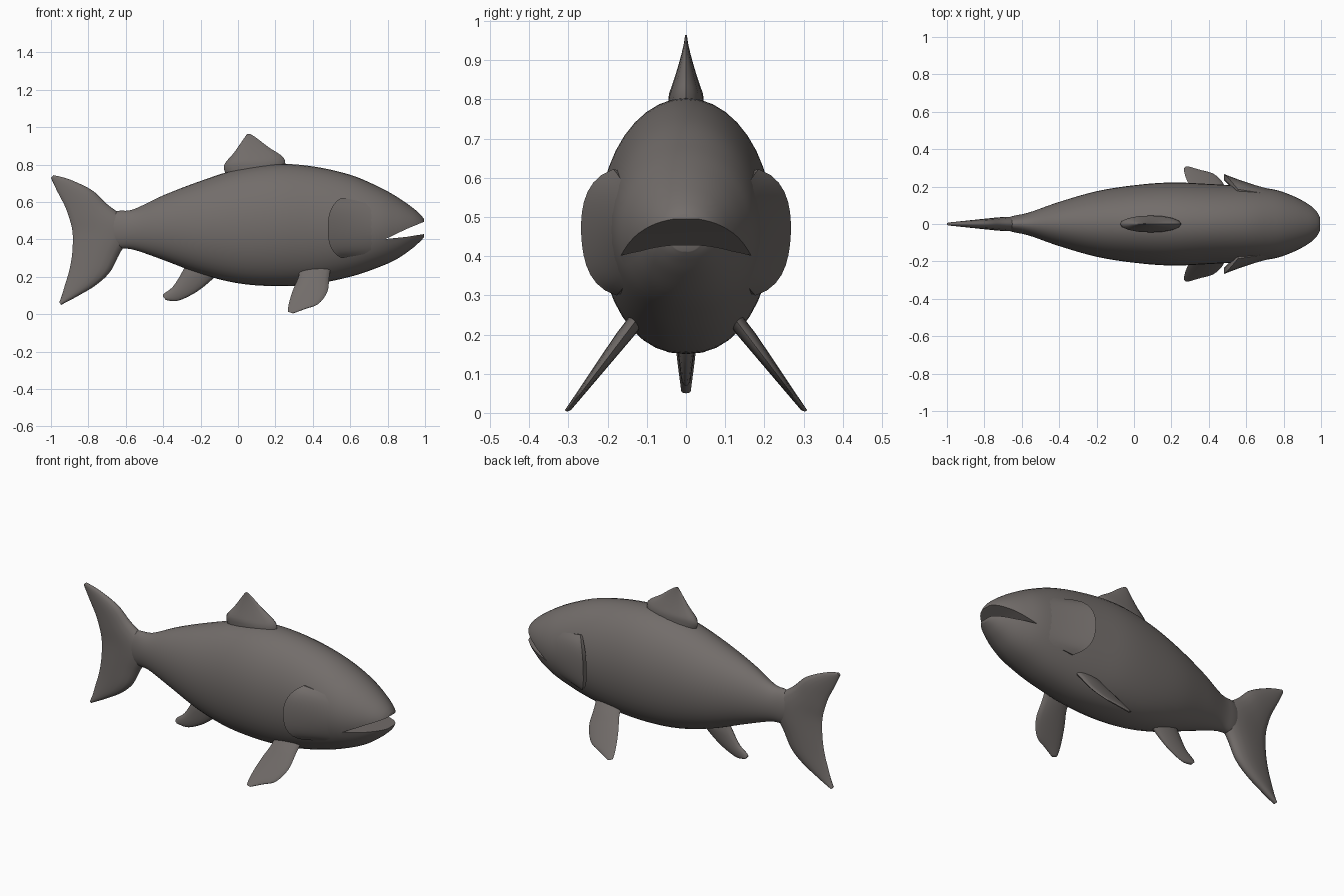
import bpy, bmesh, math

cube = bpy.data.objects.get("Cube")
if cube:
    bpy.data.objects.remove(cube, do_unlink=True)

skin = bpy.data.materials.new("grey brown skin")
skin.use_nodes = True
COLOUR = (0.17, 0.153, 0.145, 1)
skin.diffuse_color = COLOUR
bsdf = skin.node_tree.nodes["Principled BSDF"]
bsdf.inputs["Base Color"].default_value = COLOUR
bsdf.inputs["Roughness"].default_value = 0.7


def smooth_path(pts, steps=5):
    """Catmull-Rom resampling of tuples of any length."""
    out = []
    for i in range(len(pts) - 1):
        a, b, c = pts[max(i - 1, 0)], pts[i], pts[i + 1]
        d = pts[min(i + 2, len(pts) - 1)]
        for k in range(steps):
            t = k / steps
            out.append(tuple(
                q + t * ((r - p) + t * ((2 * p - 5 * q + 4 * r - s) + t * (3 * (q - r) + s - p))) / 2
                for p, q, r, s in zip(a, b, c, d)))
    return out + [pts[-1]]


def loft(name, rings, angle=40):
    """Closed skin over equal rings of points, capped at both ends."""
    bm = bmesh.new()
    rows = [[bm.verts.new(p) for p in ring] for ring in rings]
    n = len(rows[0])
    for a, b in zip(rows, rows[1:]):
        for i in range(n):
            j = (i + 1) % n
            bm.faces.new((a[i], a[j], b[j], b[i]))
    bm.faces.new(rows[0])
    bm.faces.new(rows[-1])
    bmesh.ops.recalc_face_normals(bm, faces=bm.faces[:])
    mesh = bpy.data.meshes.new(name)
    bm.to_mesh(mesh)
    bm.free()
    obj = bpy.data.objects.new(name, mesh)
    bpy.context.collection.objects.link(obj)
    mesh.materials.append(skin)
    smooth(obj, angle)
    return obj


def smooth(obj, angle):
    bpy.ops.object.select_all(action='DESELECT')
    obj.select_set(True)
    bpy.context.view_layer.objects.active = obj
    bpy.ops.object.shade_smooth_by_angle(angle=math.radians(angle))


# Body stations: x, belly height, back height, half width
BODY = smooth_path([
    (-.74, .40, .51, .012), (-.65, .355, .55, .042), (-.56, .345, .56, .062),
    (-.4, .29, .635, .118), (-.2, .215, .712, .175), (0, .165, .775, .207),
    (.2, .15, .803, .222), (.4, .16, .79, .214), (.6, .20, .745, .202),
    (.75, .25, .682, .184), (.85, .295, .627, .15), (.93, .35, .572, .108),
    (.975, .39, .533, .073), (.995, .412, .508, .045)])


def body_at(x):
    for a, b in zip(BODY, BODY[1:]):
        if a[0] <= x <= b[0]:
            t = (x - a[0]) / (b[0] - a[0])
            return [p + t * (q - p) for p, q in zip(a, b)]
    return BODY[-1]


def section_point(station, ang, out=0.0):
    """Point on the body's cross-section, with a slightly fuller belly."""
    x, low, high, half = station
    c, s = math.cos(ang), math.sin(ang)
    if s < 0:
        c = math.copysign(abs(c) ** .9, c)
    return (x, c * (half + out), (low + high) / 2 + s * ((high - low) / 2 + out * .4))


SIDES = 40
body = loft("body", [[section_point(st, math.tau * i / SIDES) for i in range(SIDES)]
                     for st in BODY])

# Open mouth: wedge cut between the jaws
wedge = [(.79, .402), (.9, .413), (1.1, .445), (1.1, .545), (.985, .49), (.9, .455)]
cutter = loft("mouth_cutter", [[(x, y, z) for x, z in wedge] for y in (-.4, .4)])
cutter.hide_render = True
mod = body.modifiers.new("mouth", 'BOOLEAN')
mod.operation = 'DIFFERENCE'
mod.solver = 'EXACT'
mod.object = cutter
bpy.context.view_layer.objects.active = body
bpy.ops.object.modifier_apply(modifier=mod.name)
bpy.data.objects.remove(cutter, do_unlink=True)
smooth(body, 40)

# Gill covers: plates that flare away from the head towards the rear
for side, label in ((1, "left"), (-1, "right")):
    rings = []
    for k in range(15):
        v = k / 7 - 1
        ang = math.radians(-3 + 34 * v)
        rear = .48 + .075 * abs(v) ** 2.5
        outer, inner = [], []
        for i in range(9):
            u = i / 8
            st = body_at(.76 + u * (rear - .76))
            lift = -.004 + .062 * u ** 1.6 * (1 - .75 * v ** 4)
            for row, off in ((outer, lift), (inner, lift * .7 - .014)):
                x, y, z = section_point(st, ang, off)
                row.append((x, side * y, z))
        rings.append(outer + inner[::-1])
    loft(label + "_gill_cover", rings, 50)


def fin(name, lead, trail, thick, lean=lambda z: 0, side=1):
    """Lens-section fin between a leading and a trailing edge in x, z."""
    rings = []
    for (lx, lz), (tx, tz) in zip(smooth_path(lead), smooth_path(trail)):
        ring = []
        for i in range(16):
            a = math.tau * i / 16
            s = (1 - math.cos(a)) / 2
            x, z = lx + s * (tx - lx), lz + s * (tz - lz)
            y = lean(z) + thick(x, z) * math.sin(a)
            ring.append((x, side * y, z))
        rings.append(ring)
    return loft(name, rings, 60)


# Tail fin, from upper tip to lower tip
fin("tail_fin",
    [(-.985, .743), (-.90, .72), (-.78, .662), (-.70, .588), (-.59, .50), (-.58, .42),
     (-.635, .32), (-.685, .225), (-.76, .155), (-.86, .095), (-.945, .05)],
    [(-1, .728), (-.968, .66), (-.922, .57), (-.895, .49), (-.885, .44), (-.883, .39),
     (-.888, .31), (-.903, .23), (-.924, .16), (-.942, .10), (-.956, .062)],
    lambda x, z: .007 + .105 * max(0, x + 1))

# Dorsal fin, root to tip
fin("dorsal_fin",
    [(.25, .77), (.245, .835), (.16, .895), (.095, .945), (.062, .964)],
    [(-.06, .74), (-.075, .795), (-.02, .865), (.025, .93), (.048, .962)],
    lambda x, z: .003 + .042 * max(0, min(1, (.96 - z) / .15)) ** 1.3)

# Single rear belly fin
fin("belly_fin",
    [(-.08, .25), (-.13, .193), (-.22, .12), (-.32, .072), (-.385, .075)],
    [(-.27, .28), (-.31, .205), (-.35, .145), (-.395, .11), (-.402, .095)],
    lambda x, z: .009 + .12 * max(0, min(.15, z - .06)))

# Paired chest fins, splayed outward
for side, label in ((1, "left"), (-1, "right")):
    fin(label + "_chest_fin",
        [(.50, .27), (.488, .20), (.478, .12), (.43, .055), (.36, .028), (.295, .004)],
        [(.33, .28), (.325, .205), (.298, .14), (.278, .08), (.268, .035), (.268, .012)],
        lambda x, z: .007 + .09 * max(0, min(.2, z)),
        lambda z: .147 + .76 * (.21 - z), side)
